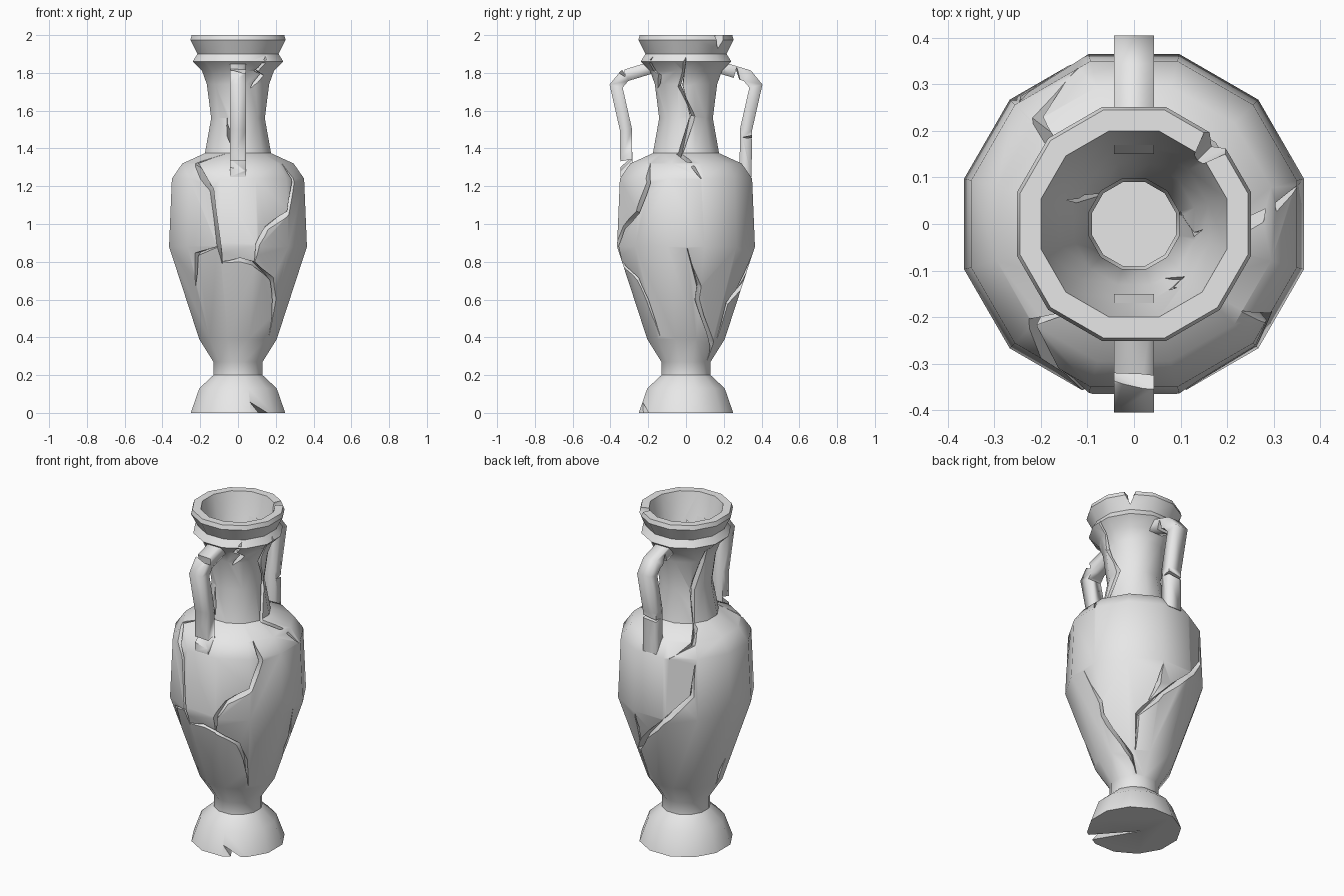
import bpy, bmesh
from math import sin, cos, radians, asin
from mathutils import Vector

default_cube = bpy.data.objects.get("Cube")
if default_cube:
    bpy.data.objects.remove(default_cube)

SIDES = 12
HALF = radians(180 / SIDES)

clay = bpy.data.materials.new("grey_clay")
clay.use_nodes = True
clay.diffuse_color = (0.8, 0.8, 0.8, 1)
clay.node_tree.nodes["Principled BSDF"].inputs["Base Color"].default_value = (0.8, 0.8, 0.8, 1)

# Flat-to-centre distance and height, from foot to rim
OUTER = [(.25, 0), (.205, .13), (.13, .2), (.13, .27), (.205, .39), (.365, .88),
         (.35, 1.24), (.295, 1.32), (.175, 1.375), (.142, 1.56), (.165, 1.74),
         (.19, 1.81), (.24, 1.86), (.215, 1.9), (.252, 1.975), (.245, 2)]
# Hollow inside, from rim to floor
INNER = [(.2, 2), (.16, 1.82), (.13, 1.74), (.097, 1.56), (.13, 1.36), (.25, 1.28),
         (.305, 1.21), (.32, .88), (.16, .41), (.09, .28), (.09, .22)]


def make_object(name, bm):
    bmesh.ops.recalc_face_normals(bm, faces=bm.faces)
    mesh = bpy.data.meshes.new(name)
    bm.to_mesh(mesh)
    bm.free()
    mesh.materials.append(clay)
    obj = bpy.data.objects.new(name, mesh)
    bpy.context.collection.objects.link(obj)
    return obj


def loft(name, rings):
    """Closed skin over a list of rings of points."""
    bm = bmesh.new()
    loops = [[bm.verts.new(p) for p in ring] for ring in rings]
    n = len(loops[0])
    for a, b in zip(loops, loops[1:]):
        for i in range(n):
            j = (i + 1) % n
            bm.faces.new((a[i], a[j], b[j], b[i]))
    bm.faces.new(loops[0])
    bm.faces.new(loops[-1])
    return make_object(name, bm)


def hull(points):
    """Convex cutter."""
    bm = bmesh.new()
    for p in points:
        bm.verts.new(p)
    bmesh.ops.convex_hull(bm, input=bm.verts)
    return make_object("chip_cutter", bm)


def polar(r, degrees, z):
    a = radians(degrees)
    return Vector((r * cos(a), r * sin(a), z))


def surface(degrees, z):
    """Point and normal on the outer wall."""
    for (r0, z0), (r1, z1) in zip(OUTER, OUTER[1:]):
        if z <= z1:
            break
    r = r0 + (r1 - r0) * (z - z0) / (z1 - z0)
    off = (degrees + 15) % 30 - 15
    slope = Vector((z1 - z0, r0 - r1)).normalized()
    return polar(r / cos(radians(off)), degrees, z), polar(slope.x, degrees, slope.y)


def crack(points, depth=.04, width=.02, lift=.03):
    """V-shaped groove cutter that follows the wall and tapers at both ends."""
    spots = [surface(*p) for p in points]
    rings = []
    for i, (p, n) in enumerate(spots):
        along = spots[min(i + 1, len(spots) - 1)][0] - spots[max(i - 1, 0)][0]
        side = n.cross(along).normalized()
        end = i in (0, len(spots) - 1)
        w = .003 if end else width
        d = depth * (.5 if end else 1)
        rings.append([p + n * lift - side * w, p + n * lift + side * w, p - n * d])
    return loft("crack_cutter", rings)


def activate(obj):
    bpy.ops.object.select_all(action='DESELECT')
    obj.select_set(True)
    bpy.context.view_layer.objects.active = obj


def cut(obj, cutters):
    activate(obj)
    for c in cutters:
        c.hide_render = True
        mod = obj.modifiers.new("cut", 'BOOLEAN')
        mod.operation = 'DIFFERENCE'
        mod.solver = 'EXACT'
        mod.use_self = True
        mod.object = c
        bpy.ops.object.modifier_apply(modifier=mod.name)
        bpy.data.objects.remove(c)


# Vase body
rings = [[polar(r / cos(HALF), 15 + 30 * i, z) for i in range(SIDES)]
         for r, z in OUTER + INNER]
body = loft("vase_body", rings)

# Cracks as (bearing in degrees, height)
body_cracks = [
    [(-112, 1.37), (-136, 1.32), (-113, 1.18), (-106, .9), (-104, .79)],
    [(-106, .88), (-128, .84), (-137, .67)],
    [(-104, .8), (-88, .81), (-76, .79), (-55, .71), (-47, .6), (-40, .41)],
    [(-76, .79), (-74, .89), (-65, .98), (-44, 1.06), (-34, 1.22), (-39, 1.32)],
    [(1, .87), (13, .67), (12, .6), (45, .36), (55, .28)],
    [(133, 1.21), (130, 1.02), (104, .85), (80, .71), (54, .58), (52, .39)],
    [(76, .86), (74, .76), (66, .66)],
    [(183, .54), (179, .46), (181, .37)],
]
neck_cracks = [
    [(-114, 1.56), (-107, 1.47), (-100, 1.37)],
    [(-49, 1.89), (-60, 1.81), (-48, 1.79), (-66, 1.72)],
    [(0, 1.88), (-10, 1.73), (14, 1.57), (-11, 1.37), (13, 1.24)],
    [(162, 1.83), (158, 1.74), (139, 1.56), (139, 1.36), (132, 1.31), (110, 1.24)],
]
cutters = [crack(c) for c in body_cracks] + [crack(c, .055) for c in neck_cracks]

# Chip through the rim and split under the foot
cutters.append(hull([(.115, .115, 2.02), (.115, .115, 1.95), (.17, .24, 2.02),
                     (.24, .17, 2.02), (.22, .22, 1.9)]))
cutters.append(hull([polar(.3, -48, -.01), polar(.3, -62, -.01),
                     polar(.27, -74, .065), polar(.09, 130, -.01)]))
cut(body, cutters)
activate(body)
bpy.ops.object.shade_smooth_by_angle(angle=radians(40))

# Handles: flat bar swept along a path of (distance from axis, height)
PATH = [Vector(p) for p in [(.16, 1.835), (.325, 1.785), (.37, 1.73), (.318, 1.5), (.315, 1.25)]]
WIDE, THICK = .0435, .032


def handle(name, sign, chips):
    rings = []
    for i, p in enumerate(PATH):
        before = (p - PATH[i - 1]).normalized() if i else None
        after = (PATH[i + 1] - p).normalized() if i < len(PATH) - 1 else None
        before, after = before or after, after or before
        t = (before + after).normalized()
        n = Vector((-t.y, t.x)) * THICK / t.dot(after)
        rings.append([Vector((x, sign * (p + n * s).x, (p + n * s).y))
                      for x, s in ((-WIDE, -1), (WIDE, -1), (WIDE, 1), (-WIDE, 1))])
    obj = loft(name, rings)
    cut(obj, [hull([(x, sign * y, z) for x, tri in zip((-.06, .06), chip) for y, z in tri])
              for chip in chips])
    activate(obj)
    bpy.ops.object.shade_smooth_by_angle(angle=radians(50))
    # Soften the long corners of the bar
    mesh = obj.data
    for e in mesh.edges:
        a, b = (mesh.vertices[v].co for v in e.vertices)
        on_side = abs(abs(a.x) - WIDE) < .001 and abs(a.x - b.x) < .001
        if on_side and (a - b).length > .069:
            e.use_edge_sharp = False
    return obj


# Each chip is a triangle of (distance, height) on either side of the bar
handle("front_handle", -1, [
    [[(.37, 1.33), (.37, 1.285), (.285, 1.36)], [(.37, 1.325), (.37, 1.255), (.285, 1.34)]],
    [[(.325, 1.84), (.34, 1.83), (.31, 1.78)], [(.33, 1.84), (.375, 1.81), (.325, 1.78)]],
])
handle("back_handle", 1, [
    [[(.24, 1.76), (.285, 1.75), (.26, 1.825)], [(.25, 1.76), (.29, 1.75), (.27, 1.83)]],
    [[(.37, 1.455), (.37, 1.44), (.3, 1.45)], [(.37, 1.475), (.37, 1.45), (.3, 1.46)]],
])
